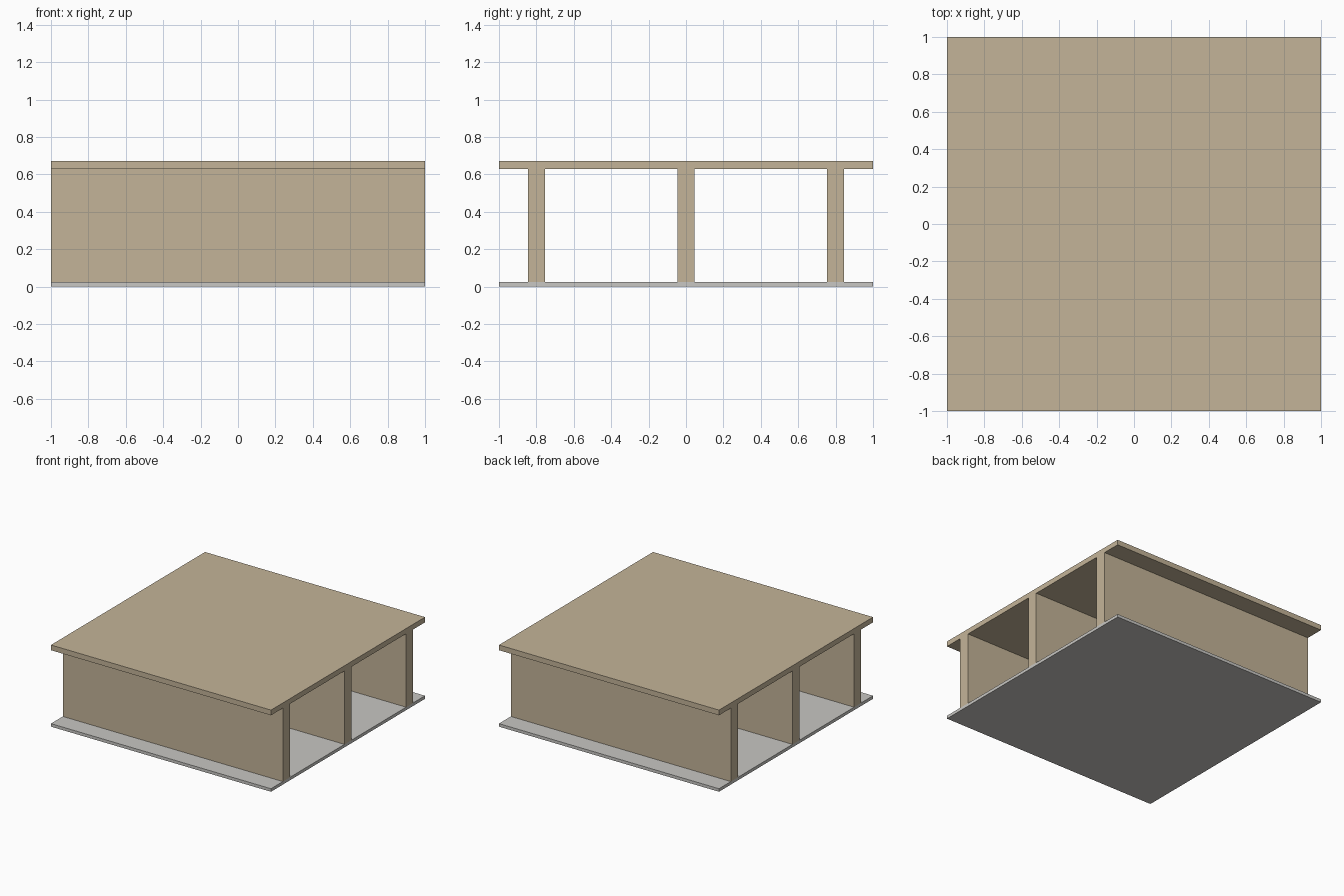
import bpy

cube = bpy.data.objects.get("Cube")
if cube:
    bpy.data.objects.remove(cube, do_unlink=True)


def make_material(name, color):
    mat = bpy.data.materials.new(name)
    mat.use_nodes = True
    mat.diffuse_color = color
    mat.node_tree.nodes["Principled BSDF"].inputs["Base Color"].default_value = color
    return mat


def add_slab(name, y, z_bottom, z_top, depth, mat):
    """Full-width box between two heights, centred on y."""
    bpy.ops.mesh.primitive_cube_add(size=1, location=(0, y, (z_bottom + z_top) / 2))
    obj = bpy.context.object
    obj.name = name
    obj.scale = (2, depth, z_top - z_bottom)
    bpy.ops.object.transform_apply(location=False, rotation=False, scale=True)
    obj.data.materials.append(mat)
    return obj


wood = make_material("tan wood", (0.55, 0.456, 0.314, 1))
grey = make_material("light grey", (0.578, 0.571, 0.546, 1))

BASE_TOP, DECK_BOTTOM, DECK_TOP = 0.025, 0.628, 0.671

# Thin base sheet and top deck
add_slab("base_sheet", 0, 0, BASE_TOP, 2, grey)
add_slab("top_deck", 0, DECK_BOTTOM, DECK_TOP, 2, wood)

# Three parallel beams between them
for name, y in (("front_beam", -0.8), ("middle_beam", 0), ("back_beam", 0.8)):
    add_slab(name, y, BASE_TOP, DECK_BOTTOM, 0.092, wood)
